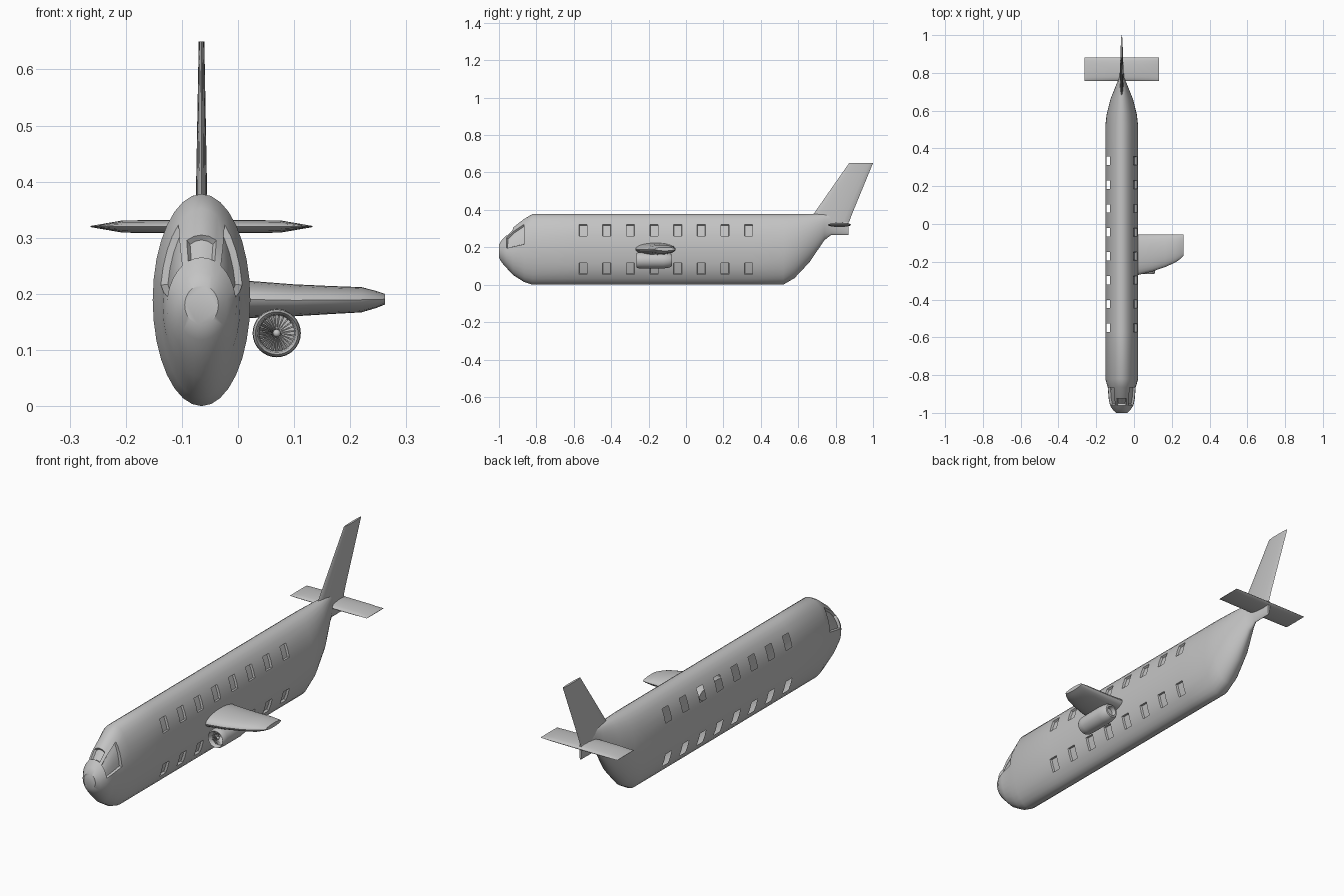
import bpy
import bmesh
from math import cos, sin, pi, radians
from mathutils import Vector

if "Cube" in bpy.data.objects:
    bpy.data.objects.remove(bpy.data.objects["Cube"], do_unlink=True)

CX = -0.065   # centre line of the fuselage
SIDES = 32

grey = bpy.data.materials.new("plain grey")
grey.use_nodes = True
grey.diffuse_color = (0.55, 0.55, 0.55, 1)
grey.node_tree.nodes["Principled BSDF"].inputs["Base Color"].default_value = (0.55, 0.55, 0.55, 1)


def finish(bm, name, angle=35):
    mesh = bpy.data.meshes.new(name)
    bm.to_mesh(mesh)
    bm.free()
    mesh.materials.append(grey)
    obj = bpy.data.objects.new(name, mesh)
    bpy.context.collection.objects.link(obj)
    bpy.ops.object.select_all(action="DESELECT")
    obj.select_set(True)
    bpy.context.view_layer.objects.active = obj
    bpy.ops.object.shade_smooth_by_angle(angle=radians(angle))
    return obj


def ellipse(centre, u, v, sides=SIDES):
    return [Vector(centre) + Vector(u) * cos(2 * pi * k / sides)
            + Vector(v) * sin(2 * pi * k / sides) for k in range(sides)]


def loft(rings):
    """Skin a row of rings, cap both ends, return the mesh and its face grid."""
    bm = bmesh.new()
    rows = [[bm.verts.new(p) for p in ring] for ring in rings]
    n = len(rows[0])
    grid = {}
    for r in range(len(rows) - 1):
        for k in range(n):
            j = (k + 1) % n
            grid[r, k] = bm.faces.new((rows[r][k], rows[r][j], rows[r + 1][j], rows[r + 1][k]))
    bm.faces.new(rows[0])
    bm.faces.new(rows[-1])
    bmesh.ops.recalc_face_normals(bm, faces=bm.faces)
    bm.normal_update()
    return bm, grid


def recess(bm, faces, depth, rim):
    bmesh.ops.inset_region(bm, faces=faces, thickness=rim, depth=-depth,
                           use_boundary=True, use_even_offset=True)


# Fuselage stations: y, half width, bottom, top
nose = [(-1.0, 0.03, 0.145, 0.215), (-0.985, 0.046, 0.118, 0.238),
        (-0.96, 0.062, 0.09, 0.265), (-0.925, 0.069, 0.052, 0.305),
        (-0.865, 0.074, 0.014, 0.352), (-0.82, 0.087, 0, 0.378)]
tail = [(0.52, 0.087, 0, 0.378), (0.58, 0.08, 0.035, 0.378),
        (0.66, 0.06, 0.12, 0.378), (0.74, 0.028, 0.238, 0.378),
        (0.775, 0.013, 0.265, 0.375), (0.87, 0.006, 0.265, 0.338)]
windows = [-0.55 + 0.1264 * i for i in range(8)]
middle = [(y + s, 0.087, 0, 0.378) for y in windows for s in (-0.022, 0.022)]
stations = nose + middle + tail
bm, grid = loft([ellipse((CX, y, (lo + hi) / 2), (w, 0, 0), (0, 0, (hi - lo) / 2))
                 for y, w, lo, hi in stations])

# Cabin windows: recessed on the wing side, open on the other side
openings = []
for i in range(len(windows)):
    r = len(nose) + 2 * i
    for k in (2, 28):
        recess(bm, [grid[r, k], grid[r, k + 1]], 0.01, 0.002)
    for k in (12, 18):
        openings += [grid[r, k], grid[r, k + 1]]
bmesh.ops.delete(bm, geom=openings, context="FACES")

# Windscreen: two side panes and a narrow front pane
for ks in (range(1, 5), range(11, 15)):
    recess(bm, [grid[r, k] for r in (2, 3) for k in ks], 0.012, 0.003)
recess(bm, [grid[2, k] for k in range(6, 10)], 0.01, 0.003)
finish(bm, "fuselage")

# Wing sections: x, leading edge, trailing edge, bottom, top
sections = [(-0.03, -0.275, -0.055, 0.156, 0.226), (0.022, -0.27, -0.055, 0.157, 0.223),
            (0.1, -0.25, -0.055, 0.16, 0.217), (0.165, -0.228, -0.055, 0.164, 0.214),
            (0.22, -0.203, -0.055, 0.167, 0.212), (0.247, -0.184, -0.055, 0.175, 0.205),
            (0.262, -0.168, -0.057, 0.181, 0.2)]
bm, _ = loft([ellipse((x, (a + b) / 2, (lo + hi) / 2), (0, (b - a) / 2, 0),
                      (0, 0, (hi - lo) / 2), 24) for x, a, b, lo, hi in sections])
finish(bm, "wing")

# Tailplane: flat-bodied section that thins to an edge at each tip
bm, _ = loft([ellipse((CX + d, 0.82, 0.32), (0, 0.062, 0), (0, 0, t), 16)
              for d, t in ((-0.198, 0.001), (-0.14, 0.011), (0, 0.012), (0.14, 0.011), (0.198, 0.001))])
finish(bm, "tailplane")

# Fin: swept lens section, height against leading and trailing edges
fin = [(0.335, 0.655, 0.872, 0.011), (0.378, 0.682, 0.888, 0.01), (0.65, 0.872, 1.0, 0.005)]
bm, _ = loft([ellipse((CX, (a + b) / 2, z), (t, 0, 0), (0, (b - a) / 2, 0), 16)
              for z, a, b, t in fin])
finish(bm, "fin")

# Engine under the wing, turned from a profile of radius and y
EX, EZ = 0.069, 0.13
profile = [(0.031, -0.235), (0.034, -0.258), (0.038, -0.265), (0.042, -0.257),
           (0.043, -0.235), (0.043, -0.12), (0.039, -0.09), (0.031, -0.076),
           (0.023, -0.075), (0.02, -0.095)]
bm, _ = loft([ellipse((EX, y, EZ), (r, 0, 0), (0, 0, r)) for r, y in profile])
finish(bm, "engine_nacelle")

# Fan blades, twisted a little about their length
bm = bmesh.new()
for i in range(24):
    a = 2 * pi * i / 24
    out = Vector((cos(a), 0, sin(a)))
    side = Vector((-sin(a), 0, cos(a)))
    hub = Vector((EX, -0.245, EZ))
    corners = []
    for r, w in ((0.004, 0.0005), (0.032, 0.0032)):
        pair = [hub + out * r + side * w + Vector((0, 0.005, 0)),
                hub + out * r - side * w - Vector((0, 0.003, 0))]
        corners += pair if not corners else pair[::-1]
    bm.faces.new([bm.verts.new(p) for p in corners])
finish(bm, "fan_blades")

# Fan hub
bm = bmesh.new()
bmesh.ops.create_uvsphere(bm, u_segments=16, v_segments=8, radius=0.007)
bmesh.ops.translate(bm, verts=bm.verts, vec=(EX, -0.245, EZ))
finish(bm, "fan_hub")
